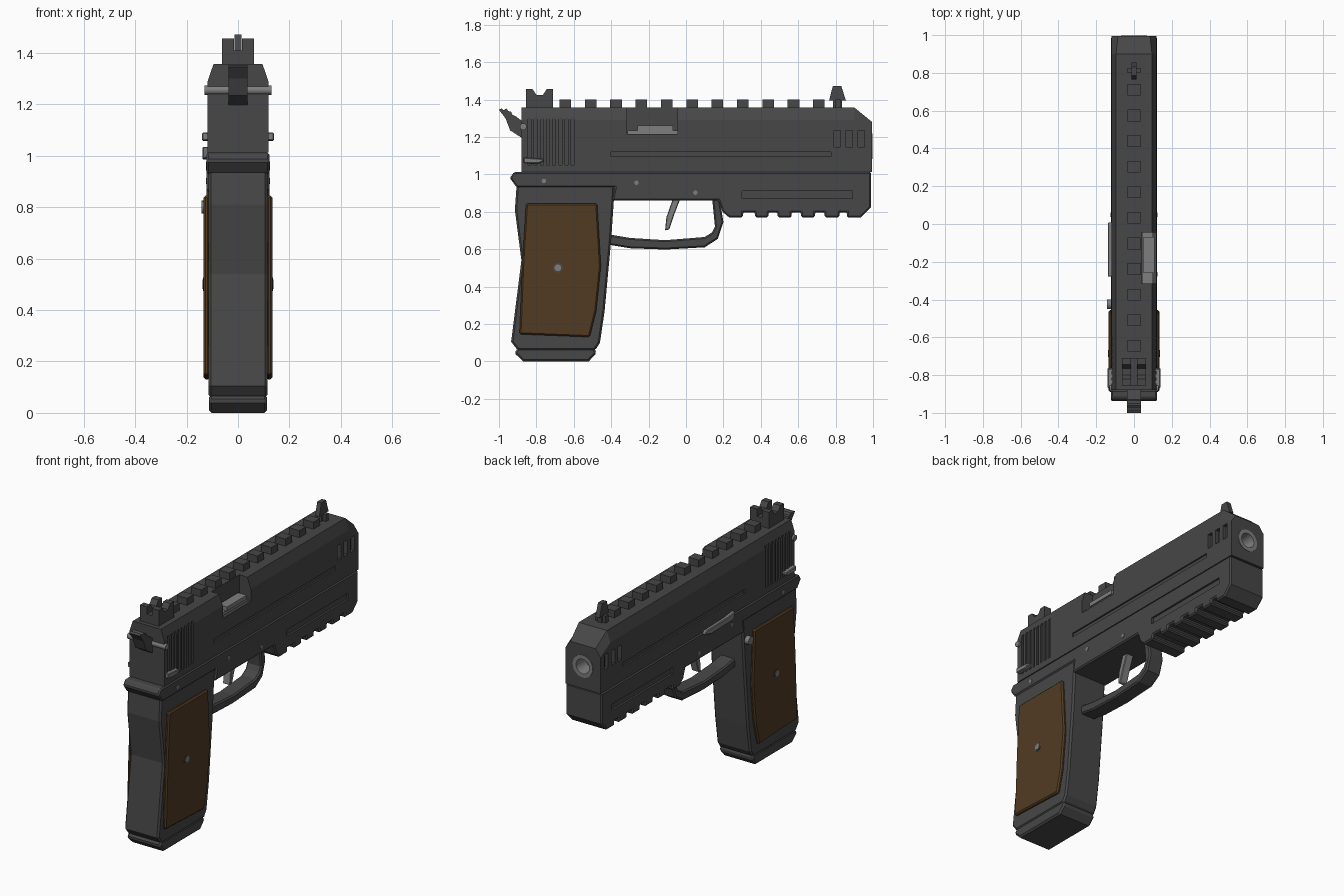
import bpy, bmesh, math
from mathutils import Matrix, Vector

if "Cube" in bpy.data.objects:
    bpy.data.objects.remove(bpy.data.objects["Cube"])


def material(name, rgb):
    m = bpy.data.materials.new(name)
    m.diffuse_color = (*rgb, 1)
    m.use_nodes = True
    m.node_tree.nodes["Principled BSDF"].inputs["Base Color"].default_value = m.diffuse_color
    return m


DARK = material("dark gunmetal", (0.063, 0.063, 0.063))
STEEL = material("bare steel", (0.21, 0.21, 0.21))
WOOD = material("brown wood", (0.083, 0.044, 0.017))


def finish(name, bm, mat, bevel=0, smooth=False):
    bmesh.ops.recalc_face_normals(bm, faces=bm.faces)
    me = bpy.data.meshes.new(name)
    bm.to_mesh(me)
    bm.free()
    ob = bpy.data.objects.new(name, me)
    bpy.context.collection.objects.link(ob)
    me.materials.append(mat)
    if bevel:
        b = ob.modifiers.new("bevel", 'BEVEL')
        b.width, b.segments, b.limit_method, b.angle_limit = bevel, 1, 'ANGLE', math.radians(50)
    if smooth:
        bpy.ops.object.select_all(action='DESELECT')
        ob.select_set(True)
        bpy.context.view_layer.objects.active = ob
        bpy.ops.object.shade_smooth_by_angle(angle=math.radians(35))
    return ob


def add_loft(bm, loops):
    """Closed solid through matching loops of points."""
    rings = [[bm.verts.new(p) for p in loop] for loop in loops]
    n = len(rings[0])
    for a, b in zip(rings, rings[1:]):
        for i in range(n):
            bm.faces.new((a[i], a[(i + 1) % n], b[(i + 1) % n], b[i]))
    bm.faces.new(rings[0])
    bm.faces.new(rings[-1])


def plate(name, profile, x0, x1, mat, bevel=0):
    """Side profile (y, z) extruded from x0 to x1."""
    bm = bmesh.new()
    add_loft(bm, [[(x, y, z) for y, z in profile] for x in (x0, x1)])
    return finish(name, bm, mat, bevel)


def add_box(bm, x0, x1, y0, y1, z0, z1):
    add_loft(bm, [[(x0, y0, z), (x1, y0, z), (x1, y1, z), (x0, y1, z)] for z in (z0, z1)])


def add_rod(bm, centre, axis, radius, length, sides=16):
    turn = Vector((0, 0, 1)).rotation_difference(Vector(axis)).to_matrix().to_4x4()
    bmesh.ops.create_cone(bm, cap_ends=True, segments=sides, radius1=radius, radius2=radius,
                          depth=length, matrix=Matrix.Translation(centre) @ turn)


def rod(name, centre, axis, radius, length, mat, sides=16):
    bm = bmesh.new()
    add_rod(bm, centre, axis, radius, length, sides)
    return finish(name, bm, mat, smooth=True)


def carve(ob, bm):
    """Cut the solids in bm out of ob."""
    cutter = finish("cutter", bm, DARK)
    cutter.hide_render = True
    mod = ob.modifiers.new("cut", 'BOOLEAN')
    mod.object, mod.operation, mod.solver = cutter, 'DIFFERENCE', 'EXACT'
    dg = bpy.context.evaluated_depsgraph_get()
    me = bpy.data.meshes.new_from_object(ob.evaluated_get(dg))
    ob.modifiers.clear()
    ob.data = me
    bpy.data.objects.remove(cutter)


# slide: chamfered section, dropping at the muzzle
def slide_section(y, top, shoulder, half_top):
    half = [(0.118, 1.013), (0.118, shoulder), (half_top, top)]
    return [(x, y, z) for x, z in half] + [(-x, y, z) for x, z in reversed(half)]


bm = bmesh.new()
add_loft(bm, [slide_section(-0.88, 1.357, 1.29, 0.095),
              slide_section(0.9, 1.357, 1.29, 0.095),
              slide_section(0.995, 1.28, 1.235, 0.085)])
slide = finish("slide", bm, DARK)

# slide cuts: port, muzzle, serrations, vents, long side grooves
bm = bmesh.new()
add_box(bm, 0.04, 0.2, -0.315, -0.045, 1.215, 1.45)
add_rod(bm, (0, 0.97, 1.15), (0, 1, 0), 0.068, 0.16, 24)
for s in (-1, 1):
    lo, hi = sorted((s * 0.108, s * 0.2))
    for i in range(8):
        y = -0.845 + i * 0.033
        add_box(bm, lo, hi, y, y + 0.016, 1.05, 1.305)
    for y in (0.79, 0.855, 0.92):
        add_box(bm, min(s * 0.095, s * 0.2), max(s * 0.095, s * 0.2), y, y + 0.035, 1.145, 1.235)
    add_box(bm, lo, hi, -0.4, 0.775, 1.095, 1.12)
carve(slide, bm)

# chamber and extractor inside the port
bm = bmesh.new()
add_box(bm, 0.042, 0.1, -0.314, -0.046, 1.21, 1.235)
add_box(bm, 0.05, 0.108, -0.26, -0.07, 1.235, 1.26)
finish("chamber", bm, STEEL)

# barrel tube seen at the muzzle
bm = bmesh.new()
rings = []
for r, y in ((0.068, 0.9), (0.068, 0.998), (0.045, 0.998), (0.04, 0.91)):
    rings.append([(r * math.cos(a * math.tau / 24), y, 1.15 + r * math.sin(a * math.tau / 24))
                  for a in range(24)])
add_loft(bm, rings)
finish("barrel", bm, STEEL, smooth=True)

# top rail teeth
bm = bmesh.new()
for i in range(11):
    y = -0.645 + i * 0.1355
    add_box(bm, -0.035, 0.035, y - 0.031, y + 0.031, 1.35, 1.4)
finish("top_rail", bm, DARK)

# rear sight: two notched blades on a base
rear = [(-0.855, 1.35), (-0.71, 1.35), (-0.71, 1.455), (-0.745, 1.455), (-0.765, 1.425),
        (-0.8, 1.425), (-0.82, 1.455), (-0.855, 1.455)]
for s in (-1, 1):
    plate("rear_sight_blade", rear, s * 0.016, s * 0.063, DARK)
plate("rear_sight_base", [(-0.855, 1.35), (-0.71, 1.35), (-0.71, 1.41), (-0.855, 1.41)],
      -0.016, 0.016, DARK)

# front sight: tapered fin on a cross foot
plate("front_sight", [(0.765, 1.395), (0.855, 1.395), (0.83, 1.472), (0.785, 1.472)],
      -0.014, 0.014, DARK)
bm = bmesh.new()
add_box(bm, -0.014, 0.014, 0.785, 0.835, 1.35, 1.4)
add_box(bm, -0.035, 0.035, 0.8, 0.825, 1.35, 1.4)
finish("front_sight_foot", bm, DARK)

# hammer with a stepped spur, and its pin
plate("hammer", [(-1.0, 1.345), (-0.985, 1.352), (-0.975, 1.343), (-0.96, 1.352), (-0.95, 1.338),
                 (-0.935, 1.335), (-0.93, 1.32), (-0.91, 1.31), (-0.87, 1.28), (-0.87, 1.19),
                 (-0.94, 1.235), (-0.965, 1.3)], -0.037, 0.037, DARK)
rod("hammer_pin", (0, -0.87, 1.255), (1, 0, 0), 0.018, 0.26, STEEL)

# frame with accessory rail teeth along the belly
teeth = [(0.215, 0.305), (0.37, 0.44), (0.49, 0.565), (0.615, 0.69), (0.74, 0.82), (0.86, 0.935)]
belly = [(-0.38, 0.93), (-0.395, 0.86), (0.175, 0.86)]
for i, (a, b) in enumerate(teeth):
    belly += ([(a - 0.02, 0.8)] if i == 0 else [(a, 0.797)]) + [(a + 0.015 * (i == 0), 0.77), (b, 0.77)]
    if i < 5:
        belly.append((b, 0.797))
frame = plate("frame", [(-0.92, 1.012), (-0.942, 0.98), (-0.905, 0.93)] + belly +
              [(0.99, 0.825), (0.99, 1.012)], -0.122, 0.122, DARK, 0.008)
bm = bmesh.new()
for s in (-1, 1):
    add_box(bm, min(s * 0.11, s * 0.2), max(s * 0.11, s * 0.2), 0.3, 0.89, 0.87, 0.91)
carve(frame, bm)

# grip and magazine base
plate("grip", [(-0.905, 0.95), (-0.915, 0.81), (-0.88, 0.54), (-0.935, 0.105), (-0.9, 0.06),
               (-0.485, 0.06), (-0.46, 0.1), (-0.435, 0.27), (-0.4, 0.65), (-0.38, 0.95)],
      -0.115, 0.115, DARK, 0.01)
plate("magazine_base", [(-0.9, 0.07), (-0.918, 0.045), (-0.87, 0), (-0.52, 0), (-0.478, 0.045),
                        (-0.49, 0.07)], -0.113, 0.113, DARK, 0.01)

# wood panels, screws, side levers and grooves on both sides
panel = [(-0.855, 0.845), (-0.475, 0.845), (-0.455, 0.51), (-0.48, 0.27), (-0.515, 0.13),
         (-0.89, 0.145), (-0.875, 0.53)]
for s in (-1, 1):
    plate("grip_panel", panel, s * 0.11, s * 0.134, WOOD, 0.008)
    rod("screw_collar", (s * 0.125, -0.685, 0.5), (1, 0, 0), 0.027, 0.022, DARK)
    rod("grip_screw", (s * 0.126, -0.685, 0.5), (1, 0, 0), 0.018, 0.024, STEEL)
    plate("safety_lever", [(-0.868, 1.06), (-0.79, 1.058), (-0.762, 1.07), (-0.765, 1.083),
                           (-0.868, 1.09)], s * 0.11, s * 0.14, STEEL, 0.004)

# frame pins pass right through
for y, z in ((-0.76, 0.965), (-0.265, 0.955), (0.05, 0.902)):
    rod("frame_pin", (0, y, z), (1, 0, 0), 0.012, 0.25, STEEL, 12)

# left side controls
plate("slide_stop", [(-0.28, 1.035), (-0.27, 0.99), (-0.05, 0.985), (0.01, 1.0), (0.0, 1.02),
                     (-0.2, 1.025)], -0.138, -0.115, STEEL, 0.004)
rod("magazine_button", (-0.125, -0.425, 0.8), (1, 0, 0), 0.025, 0.034, STEEL)

# trigger guard and trigger
plate("trigger_guard", [(-0.42, 0.68), (-0.42, 0.625), (-0.3, 0.605), (-0.11, 0.598), (0.1, 0.61),
                        (0.17, 0.655), (0.2, 0.745), (0.18, 0.87), (0.14, 0.87), (0.155, 0.72),
                        (0.14, 0.69), (0.1, 0.665), (-0.11, 0.648), (-0.3, 0.66)],
      -0.05, 0.05, DARK, 0.008)
plate("trigger", [(-0.07, 0.87), (-0.03, 0.87), (-0.065, 0.78), (-0.09, 0.705), (-0.112, 0.7),
                  (-0.105, 0.77)], -0.025, 0.025, STEEL, 0.004)
